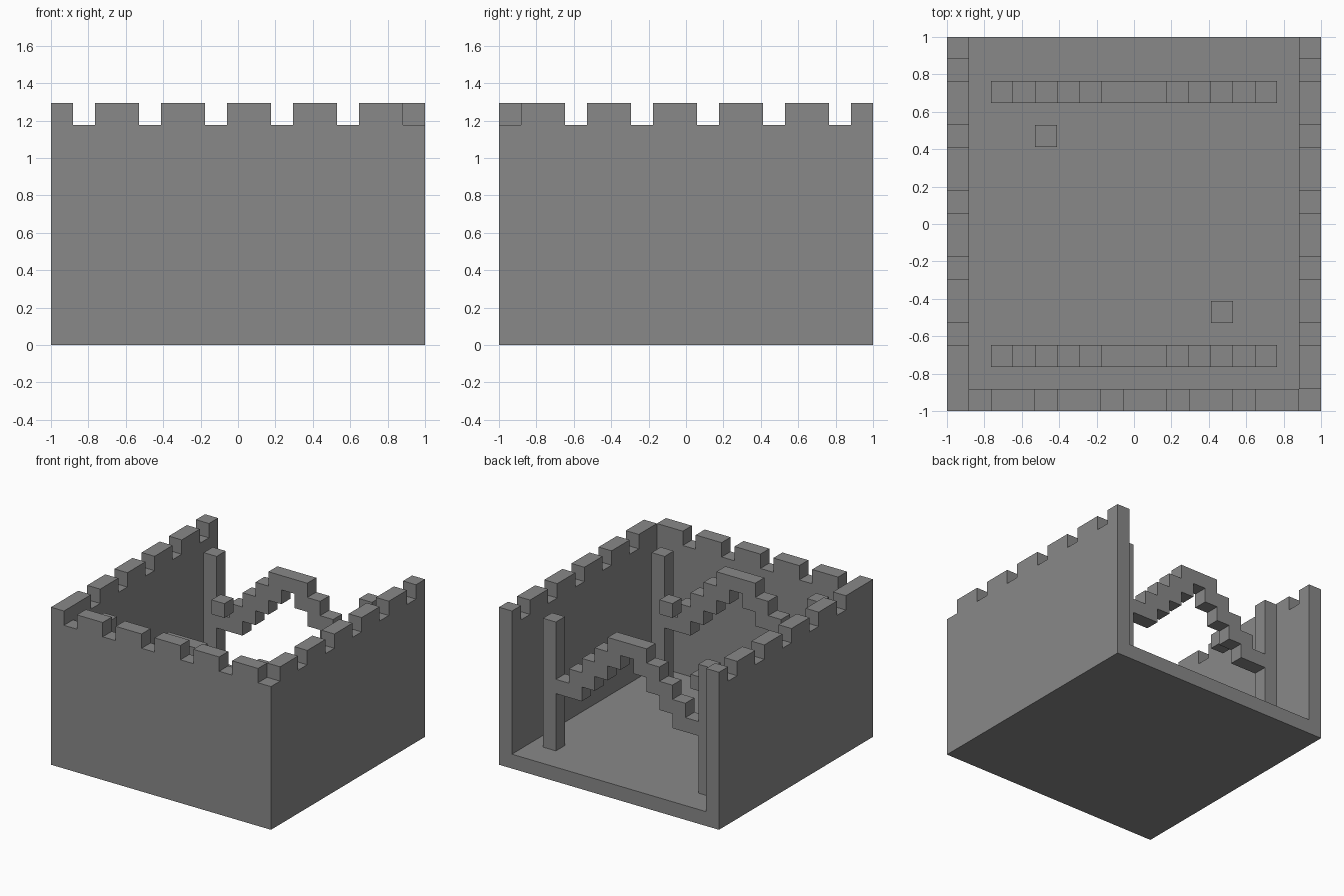
import bpy
import bmesh
from mathutils import Vector

cube = bpy.data.objects.get("Cube")
if cube:
    bpy.data.objects.remove(cube, do_unlink=True)

N = 17            # blocks along each side
U = 2 / N         # size of one block
WALL_TOP = 10     # wall height in blocks, below the battlements

stone = bpy.data.materials.new("grey stone")
stone.use_nodes = True
grey = (0.25, 0.25, 0.25, 1)
stone.diffuse_color = grey
stone.node_tree.nodes["Principled BSDF"].inputs["Base Color"].default_value = grey


def slab(name, columns, start, depth, along="x"):
    """Extrude an outline made of block columns (bottom, top) by one block or more.

    The columns run along one axis from start; depth is the range on the other.
    """
    lower, upper = [], []
    for i, (bottom, top) in enumerate(columns, start):
        lower += [(i, bottom), (i + 1, bottom)]
        upper += [(i, top), (i + 1, top)]
    outline = []
    for p in lower + upper[::-1]:
        if not outline or p != outline[-1]:
            outline.append(p)

    def place(p, d):
        x, y = (p[0], d) if along == "x" else (d, p[0])
        return Vector((x * U - 1, y * U - 1, p[1] * U))

    bm = bmesh.new()
    face = bm.faces.new([bm.verts.new(place(p, depth[0])) for p in outline])
    shift = place((0, 0), depth[1]) - place((0, 0), depth[0])
    extruded = bmesh.ops.extrude_face_region(bm, geom=[face], use_keep_orig=True)
    moved = [g for g in extruded["geom"] if isinstance(g, bmesh.types.BMVert)]
    bmesh.ops.translate(bm, verts=moved, vec=shift)
    bmesh.ops.dissolve_limit(bm, angle_limit=0.01, verts=bm.verts, edges=bm.edges)
    bmesh.ops.recalc_face_normals(bm, faces=bm.faces)
    mesh = bpy.data.meshes.new(name)
    bm.to_mesh(mesh)
    bm.free()
    mesh.materials.append(stone)
    obj = bpy.data.objects.new(name, mesh)
    bpy.context.collection.objects.link(obj)
    return obj


def block(name, x, y, bottom, top):
    return slab(name, [(bottom, top)], x, (y, y + 1))


def battlement(first, last, is_gap):
    """Columns of a wall whose top drops by one block at each gap."""
    return [(0, WALL_TOP if is_gap(i) else WALL_TOP + 1) for i in range(first, last)]


# Floor, open at the back
slab("floor", [(0, 1)] * (N - 2), 1, (1, N))

# Crenellated walls; the front corner on the left side has no merlon
slab("front_wall", battlement(1, N - 1, lambda i: i % 3 == 1), 1, (0, 1))
slab("right_wall", battlement(0, N, lambda i: i > 0 and i % 3 == 0),
     0, (0, 1), "y")
slab("left_wall", battlement(0, N, lambda i: i % 3 == 0), 0, (N - 1, N), "y")

# Stepped arches, each between two posts
rise = [(5, 6), (5, 7), (6, 8), (7, 9), (8, 10)]
arch = rise + [(9, 10)] + rise[::-1]
for place_name, y in (("front", 2), ("back", 14)):
    slab(place_name + "_arch", arch, 3, (y, y + 1))
    block(place_name + "_right_post", 2, y, 1, WALL_TOP)
    block(place_name + "_left_post", 14, y, 1, WALL_TOP)

# Floating blocks beside the arches
block("back_floating_block", 4, 12, 7, 8)
block("front_floating_block", 12, 4, 7, 8)
